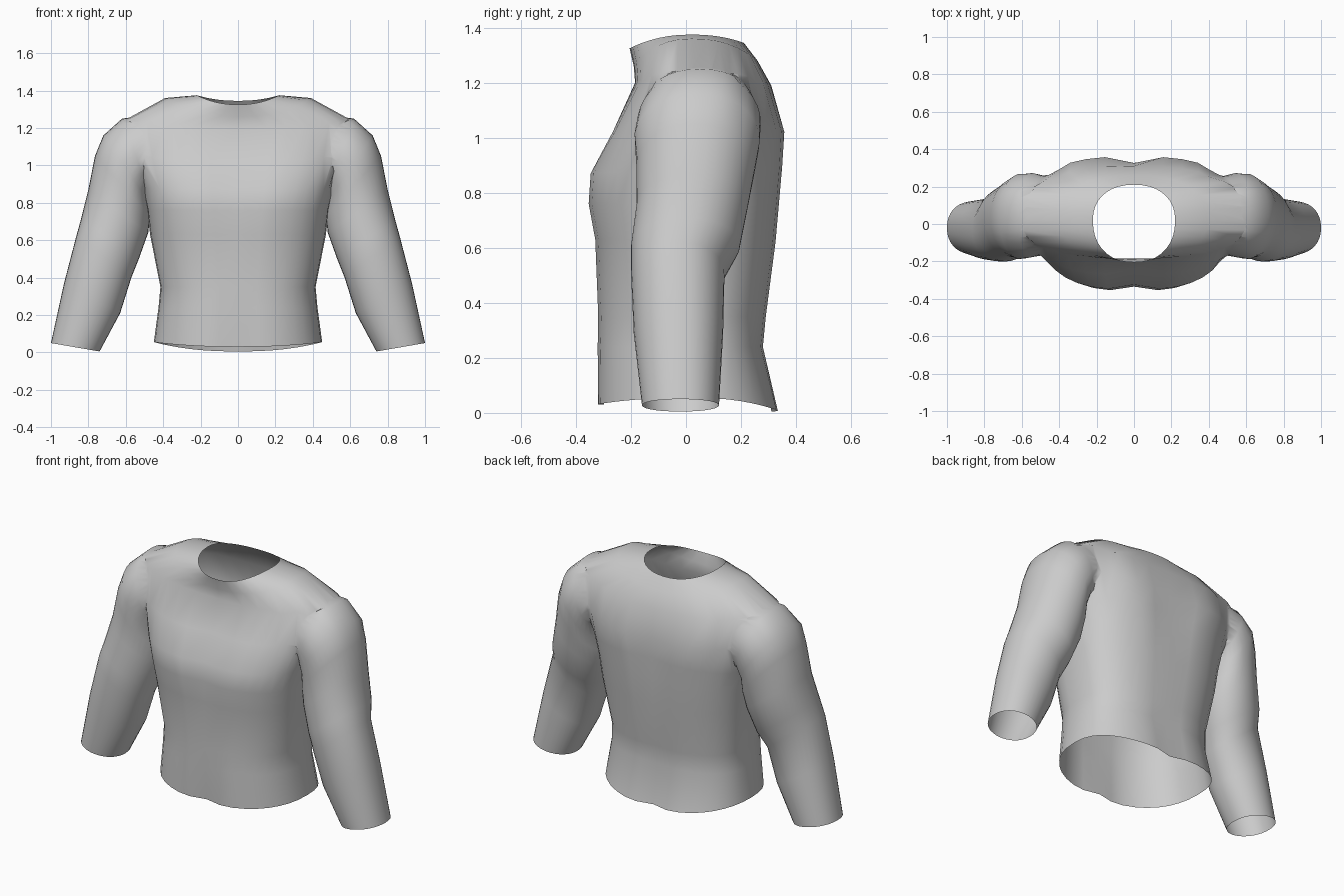
import bpy, bmesh, math

cube = bpy.data.objects.get("Cube")
if cube:
    bpy.data.objects.remove(cube, do_unlink=True)

SIDES = 36
cloth = bpy.data.materials.new("light grey cloth")
cloth.use_nodes = True
GREY = (0.6, 0.6, 0.6, 1)
cloth.diffuse_color = GREY
cloth.node_tree.nodes["Principled BSDF"].inputs["Base Color"].default_value = GREY


def power(v, e):
    return math.copysign(abs(v) ** e, v)


def loft(name, rings):
    """Closed tube through rings of points."""
    bm = bmesh.new()
    loops = [[bm.verts.new(p) for p in ring] for ring in rings]
    for a, b in zip(loops, loops[1:]):
        for i in range(SIDES):
            j = (i + 1) % SIDES
            bm.faces.new((a[i], a[j], b[j], b[i]))
    bm.faces.new(loops[0])
    bm.faces.new(loops[-1])
    bmesh.ops.recalc_face_normals(bm, faces=bm.faces)
    mesh = bpy.data.meshes.new(name)
    bm.to_mesh(mesh)
    bm.free()
    ob = bpy.data.objects.new(name, mesh)
    bpy.context.collection.objects.link(ob)
    mesh.materials.append(cloth)
    return ob


def torso_ring(half, front, back, z_front, z_back, z_side, groove, square):
    pts = []
    mid = 0.02
    for i in range(SIDES):
        t = math.tau * i / SIDES
        c, s = math.cos(t), math.sin(t)
        x = half * power(c, square)
        y = mid + abs(s) ** square * ((back if s > 0 else front) - mid)
        y *= 1 - groove * math.exp(-(x / 0.08) ** 2)
        zm = z_back if s > 0 else z_front
        pts.append((x, y, zm + (z_side - zm) * c * c))
    return pts


def sleeve_ring(side, ox, oz, ix, iz, front, back):
    pts = []
    for i in range(SIDES):
        t = math.tau * i / SIDES
        c, s = math.cos(t), power(math.sin(t), 0.9)
        k = (1 + c) / 2
        y = (front + back) / 2 + s * (back - front) / 2
        pts.append((side * (ix + (ox - ix) * k), y, iz + (oz - iz) * k))
    return pts


# Torso: half width, front y, back y, front z, back z, side z, groove, squareness
torso = [
    (0.45, -0.33, 0.345, 0.03, 0.005, 0.055, 0.1, 0.85),
    (0.425, -0.328, 0.285, 0.24, 0.24, 0.24, 0.04, 0.82),
    (0.415, -0.325, 0.295, 0.35, 0.35, 0.35, 0.03, 0.8),
    (0.47, -0.335, 0.33, 0.63, 0.62, 0.63, 0.03, 0.78),
    (0.485, -0.36, 0.345, 0.76, 0.78, 0.76, 0.07, 0.76),
    (0.51, -0.352, 0.355, 0.87, 0.90, 0.88, 0.08, 0.74),
    (0.57, -0.27, 0.362, 1.02, 1.02, 1.06, 0.1, 0.74),
    (0.60, -0.185, 0.31, 1.20, 1.19, 1.245, 0, 0.78),
    (0.39, -0.19, 0.26, 1.26, 1.28, 1.36, 0, 0.82),
    (0.22, -0.205, 0.21, 1.325, 1.345, 1.375, 0, 0.9),
]
shirt = loft("shirt", [torso_ring(*r) for r in torso])

# Sleeve: outer x z, inner x z, front y, back y
sleeve = [
    (0.40, 1.28, 0.38, 0.95, -0.12, 0.22),
    (0.62, 1.25, 0.47, 0.88, -0.18, 0.28),
    (0.72, 1.16, 0.48, 0.81, -0.19, 0.27),
    (0.765, 1.05, 0.47, 0.73, -0.18, 0.25),
    (0.80, 0.87, 0.48, 0.64, -0.18, 0.225),
    (0.84, 0.71, 0.53, 0.50, -0.20, 0.195),
    (0.865, 0.62, 0.57, 0.40, -0.20, 0.14),
    (0.93, 0.37, 0.63, 0.21, -0.19, 0.135),
    (1.0, 0.05, 0.74, 0.005, -0.16, 0.12),
]
for side in (1, -1):
    arm = loft("sleeve", [sleeve_ring(side, *r) for r in sleeve])
    join = shirt.modifiers.new("join sleeve", "BOOLEAN")
    join.operation, join.solver, join.object = "UNION", "EXACT", arm
    bpy.context.view_layer.objects.active = shirt
    bpy.ops.object.modifier_apply(modifier=join.name)
    bpy.data.objects.remove(arm, do_unlink=True)

# Open the neck, hem and cuffs, then soften the shoulder seams
bm = bmesh.new()
bm.from_mesh(shirt.data)
caps = [f for f in bm.faces if len(f.verts) > 20]
bmesh.ops.delete(bm, geom=caps, context="FACES")
bmesh.ops.remove_doubles(bm, verts=bm.verts, dist=0.004)
seam = [v for v in bm.verts if 0.95 < v.co.z < 1.22 and 0.38 < abs(v.co.x) < 0.62]
for step in range(2):
    bmesh.ops.smooth_vert(bm, verts=seam, factor=0.4,
                          use_axis_x=True, use_axis_y=True, use_axis_z=True)
bm.to_mesh(shirt.data)
bm.free()

bpy.ops.object.select_all(action="DESELECT")
shirt.select_set(True)
bpy.context.view_layer.objects.active = shirt
bpy.ops.object.shade_smooth_by_angle(angle=math.radians(60))
